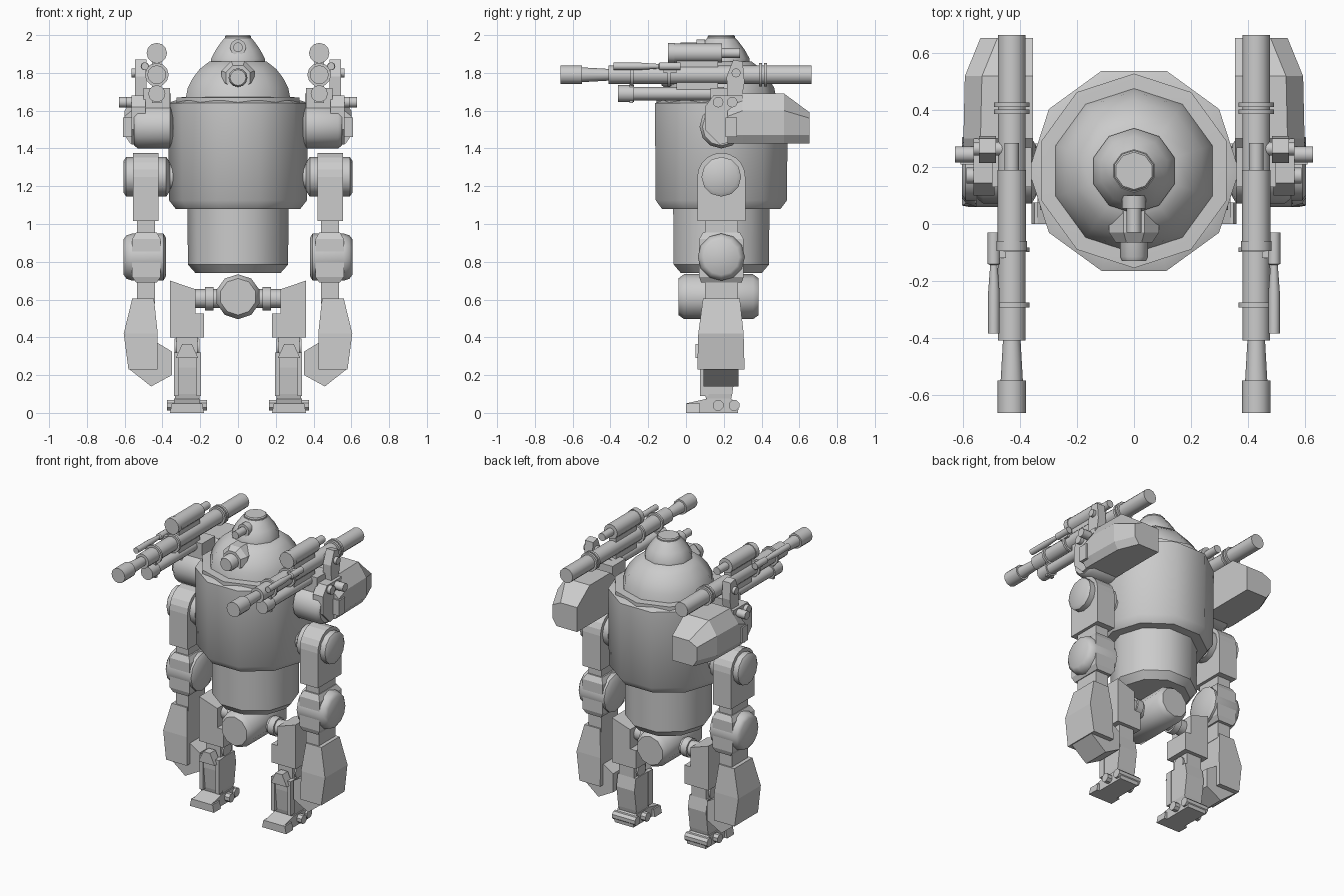
import bpy, bmesh, math
from mathutils import Vector

grey = bpy.data.materials.new("plain_grey")
grey.diffuse_color = (0.6, 0.6, 0.6, 1)
CY = 0.187  # y of the body axis


def skin(name, rings, mirror=False, smooth=0):
    """Join equal-length point rings into a closed solid."""
    bm = bmesh.new()
    vs = [[bm.verts.new(p) for p in r] for r in rings]
    n = len(vs[0])
    for a, b in zip(vs, vs[1:]):
        for i in range(n):
            bm.faces.new((a[i], a[(i + 1) % n], b[(i + 1) % n], b[i]))
    bm.faces.new(vs[0][::-1])
    bm.faces.new(vs[-1])
    bmesh.ops.recalc_face_normals(bm, faces=bm.faces)
    me = bpy.data.meshes.new(name)
    bm.to_mesh(me)
    bm.free()
    me.materials.append(grey)
    ob = bpy.data.objects.new(name, me)
    bpy.context.collection.objects.link(ob)
    if smooth:
        bpy.ops.object.select_all(action='DESELECT')
        ob.select_set(True)
        bpy.context.view_layer.objects.active = ob
        bpy.ops.object.shade_smooth_by_angle(angle=math.radians(smooth))
    if mirror:
        ob.modifiers.new("mirror", 'MIRROR')
    return ob


def tube(name, axis, c, prof, n=12, phase=0, mirror=True, smooth=38):
    """Turned part: prof holds (position along axis, radius), c the other two coordinates."""
    rings = []
    for t, r in prof:
        ring = []
        for i in range(n):
            a = math.radians(phase) + 2 * math.pi * i / n
            p = [c[0] + r * math.cos(a), c[1] + r * math.sin(a)]
            p.insert('xyz'.index(axis), t)
            ring.append(Vector(p))
        rings.append(ring)
    return skin(name, rings, mirror, smooth)


def prism(name, axis, poly, a, b, mirror=True):
    """Polygon in the plane across axis, pulled from a to b."""
    rings = []
    for t in (a, b):
        ring = []
        for p in poly:
            q = list(p)
            q.insert('xyz'.index(axis), t)
            ring.append(Vector(q))
        rings.append(ring)
    return skin(name, rings, mirror)


def loft(name, sections, mirror=True):
    """Stacked rectangles (z, x0, x1, y0, y1)."""
    return skin(name, [[Vector(p) for p in ((x0, y0, z), (x1, y0, z), (x1, y1, z), (x0, y1, z))]
                       for z, x0, x1, y0, y1 in sections], mirror)


def box(name, x0, x1, y0, y1, z0, z1, mirror=True):
    return loft(name, [(z0, x0, x1, y0, y1), (z1, x0, x1, y0, y1)], mirror)


# --- torso and head ---
tube("lower_torso", 'z', (0, CY), [(0.74, 0.225), (0.785, 0.265), (1.09, 0.268)], 10, 0, False)
tube("torso", 'z', (0, CY), [(1.08, 0.33), (1.125, 0.365), (1.64, 0.37), (1.655, 0.33)], 10, 0, False)
tube("dome_rim", 'z', (0, CY), [(1.64, 0.342), (1.67, 0.342), (1.672, 0.29)], 10, 18, False)
tube("dome", 'z', (0, CY), [(1.66, 0.292), (1.72, 0.28), (1.775, 0.25), (1.82, 0.213), (1.86, 0.16)],
     10, 18, False, 40)
tube("turret", 'z', (0, CY), [(1.85, 0.15), (1.875, 0.15), (1.925, 0.122), (1.965, 0.092), (1.985, 0.075)],
     10, 18, False, 40)
tube("hatch", 'z', (0, CY), [(1.97, 0.072), (1.993, 0.072), (2.0, 0.066)], 10, 18, False)

# --- optics ---
tube("eye_socket", 'y', (0, 1.775), [(0.05, 0.095), (-0.03, 0.095), (-0.065, 0.07)], 8, 22.5, False, 30)
tube("eye_lens", 'y', (0, 1.775), [(0.0, 0.05), (-0.115, 0.05), (-0.13, 0.042)], 12, 0, False)
tube("periscope", 'y', (0, 1.935), [(0.14, 0.026), (-0.03, 0.026)], 10, 0, False)
tube("periscope_collar", 'y', (0, 1.935), [(0.1, 0.043), (0.055, 0.043)], 10, 0, False)

# --- pelvis ---
tube("pelvis", 'y', (0, 0.615), [(-0.04, 0.097), (-0.01, 0.119), (0.355, 0.119), (0.385, 0.097)],
     10, 18, False)
tube("hip_joint", 'x', (CY, 0.605), [(0.08, 0.05), (0.13, 0.05), (0.13, 0.062), (0.175, 0.062),
                                     (0.175, 0.05), (0.24, 0.05)])

# --- legs ---
prism("thigh", 'y', [(0.18, 0.40), (0.36, 0.40), (0.36, 0.70), (0.225, 0.655), (0.225, 0.525), (0.18, 0.525)],
      0.10, 0.275)
box("knee_block", 0.215, 0.325, 0.12, 0.25, 0.31, 0.41)
tube("knee_pin", 'x', (0.18, 0.35), [(0.205, 0.045), (0.335, 0.045)])
loft("knee_guard", [(0.29, 0.21, 0.33, 0.05, 0.11), (0.365, 0.245, 0.295, 0.05, 0.11)])
loft("shin", [(0.06, 0.21, 0.33, 0.11, 0.235), (0.10, 0.20, 0.335, 0.10, 0.245),
              (0.24, 0.20, 0.335, 0.085, 0.265), (0.32, 0.20, 0.335, 0.085, 0.25)])
for sx in (0.208, 0.328):
    box("shin_rail", sx - 0.012, sx + 0.012, 0.075, 0.12, 0.09, 0.32)
prism("foot", 'x', [(0.0, 0.0), (0.275, 0.0), (0.28, 0.045), (0.24, 0.075), (0.11, 0.075), (0.0, 0.05)],
      0.20, 0.34)
loft("toe", [(0.0, 0.18, 0.36, 0.0, 0.075), (0.05, 0.19, 0.35, 0.0, 0.075)])
for py, w in ((0.17, 0.105), (0.255, 0.085)):
    tube("ankle_pin", 'x', (py, 0.04), [(0.27 - w, 0.03), (0.27 + w, 0.03)], 8, 22.5)

# --- upper arms ---
arc = [(CY + 0.127 * math.cos(math.pi * i / 10), 1.25 + 0.127 * math.sin(math.pi * i / 10)) for i in range(11)]
prism("upper_arm", 'x', arc + [(0.06, 1.015), (0.314, 1.015)], 0.42, 0.555)
tube("arm_disc", 'x', (CY, 1.25), [(0.36, 0.075), (0.38, 0.105), (0.42, 0.105), (0.555, 0.105),
                                   (0.592, 0.105), (0.605, 0.085)])
tube("arm_axle", 'x', (CY, 1.25), [(0.28, 0.07), (0.42, 0.07)])
box("upper_arm_link", 0.44, 0.535, 0.10, 0.275, 0.93, 1.02)

# --- elbows and forearms ---
tube("elbow", 'x', (CY, 0.825), [(0.38, 0.10), (0.395, 0.125), (0.56, 0.125), (0.59, 0.115), (0.605, 0.095)])
loft("elbow_block", [(0.69, 0.43, 0.54, 0.08, 0.295), (0.72, 0.41, 0.56, 0.07, 0.305),
                     (0.92, 0.41, 0.56, 0.07, 0.305), (0.955, 0.43, 0.54, 0.09, 0.285)])
box("forearm_link", 0.44, 0.535, 0.10, 0.275, 0.58, 0.71)
loft("forearm", [(0.23, 0.425, 0.58, 0.06, 0.31), (0.42, 0.425, 0.605, 0.065, 0.305),
                 (0.605, 0.445, 0.56, 0.09, 0.285)])
prism("hand", 'y', [(0.58, 0.235), (0.46, 0.14), (0.35, 0.20), (0.35, 0.325), (0.425, 0.37), (0.50, 0.30)],
      0.092, 0.278)

# --- weapon shoulder mounts ---
tube("weapon_shoulder", 'x', (CY, 1.515), [(0.345, 0.09), (0.36, 0.115), (0.53, 0.115), (0.55, 0.10)])
tube("weapon_axle", 'x', (CY, 1.515), [(0.28, 0.115), (0.36, 0.075)])
prism("mount_plate", 'x', [(0.10, 1.50), (0.10, 1.62), (0.145, 1.68), (0.30, 1.68), (0.30, 1.45), (0.18, 1.42)],
      0.49, 0.565)
box("mount_pillar", 0.36, 0.50, 0.13, 0.27, 1.58, 1.72)
for by, bx in ((0.17, 0.59), (0.245, 0.63)):
    tube("mount_bolt", 'x', (by, 1.645), [(0.50, 0.028), (bx, 0.028)])
box("mount_latch", 0.54, 0.61, 0.21, 0.27, 1.46, 1.565)
prism("gun_bracket", 'x', [(0.22, 1.64), (0.29, 1.64), (0.31, 1.75), (0.30, 1.86), (0.25, 1.87), (0.215, 1.78)],
      0.485, 0.545)
tube("bracket_pin", 'x', (0.265, 1.80), [(0.44, 0.024), (0.565, 0.024)])


# --- rear pods ---
def pod_ring(y, xo, top, drop):
    return [Vector(p) for p in ((0.355, y, 1.425), (xo - 0.03, y, 1.425), (xo, y, 1.47), (xo, y, top - drop),
                                (xo - 0.06, y, top), (0.355, y, top))]


skin("rear_pod", [pod_ring(0.22, 0.60, 1.62, 0.05), pod_ring(0.30, 0.60, 1.69, 0.09),
                  pod_ring(0.52, 0.595, 1.69, 0.09), pod_ring(0.655, 0.54, 1.59, 0.03)], True)

# --- guns ---
GX = 0.43
tube("main_barrel", 'y', (GX, 1.79), [(0.665, 0.049), (-0.41, 0.049), (-0.41, 0.031), (-0.55, 0.039),
                                      (-0.55, 0.05), (-0.665, 0.05)])
for ry in (0.42, 0.395, -0.09, -0.285):
    tube("barrel_ring", 'y', (GX, 1.79), [(ry - 0.008, 0.063), (ry + 0.008, 0.063)])
tube("upper_barrel", 'y', (GX, 1.905), [(0.285, 0.026), (0.19, 0.026), (0.19, 0.05), (-0.06, 0.05),
                                        (-0.06, 0.054), (-0.095, 0.054)])
tube("lower_barrel", 'y', (GX, 1.69), [(0.20, 0.035), (-0.275, 0.035), (-0.275, 0.045), (-0.36, 0.045)])
box("barrel_clamp", 0.405, 0.455, -0.30, -0.28, 1.64, 1.83)
box("barrel_spacer", 0.405, 0.455, -0.05, 0.17, 1.70, 1.88)
tube("side_barrel", 'y', (0.493, 1.835), [(-0.03, 0.022), (-0.14, 0.022), (-0.145, 0.013), (-0.24, 0.02),
                                          (-0.385, 0.02)], 10)
box("side_barrel_mount", 0.45, 0.49, -0.12, -0.05, 1.80, 1.84)
